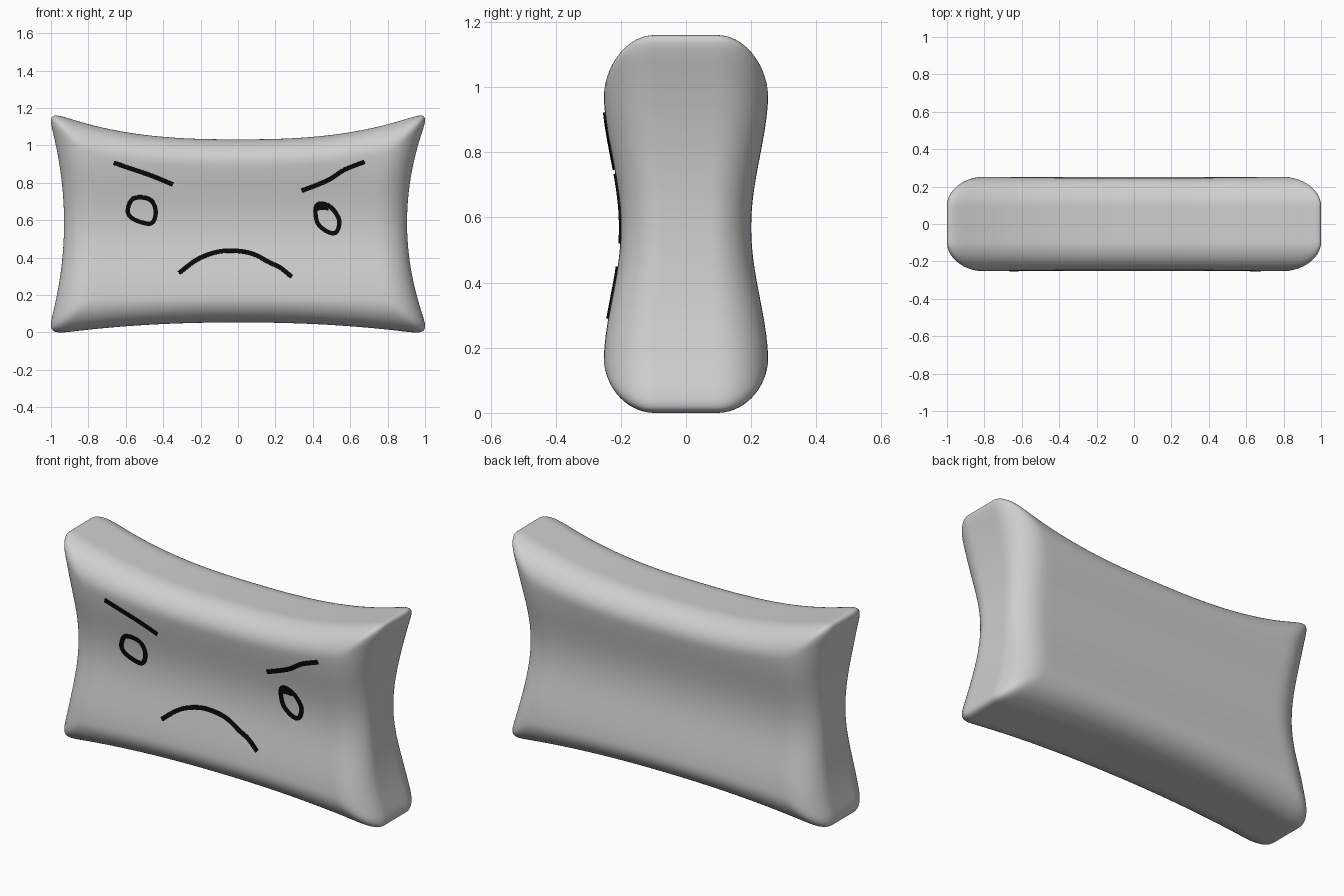
import bpy, bmesh, math
from mathutils import Vector

if "Cube" in bpy.data.objects:
    bpy.data.objects.remove(bpy.data.objects["Cube"])


def material(name, rgb):
    m = bpy.data.materials.new(name)
    m.diffuse_color = (*rgb, 1)
    m.use_nodes = True
    m.node_tree.nodes["Principled BSDF"].inputs["Base Color"].default_value = m.diffuse_color
    return m


GREY = material("soft grey", (0.62, 0.62, 0.62))
BLACK = material("ink black", (0.003, 0.003, 0.003))


def half_depth(z):
    """Half thickness of the cushion: waisted at mid height."""
    s = min(abs(z - 0.57) / 0.43, 1)
    return 0.2 + 0.053 * (0.5 - 0.5 * math.cos(math.pi * s))


def finish(bm, name, mat):
    me = bpy.data.meshes.new(name)
    bm.to_mesh(me)
    bm.free()
    me.materials.append(mat)
    ob = bpy.data.objects.new(name, me)
    bpy.context.collection.objects.link(ob)
    return ob


# Cushion body: rounded box, then pinched along every side
RAD = (0.18, 0.62, 0.29)      # edge radii as a fraction of each half size
P = 5                         # keeps the four front corners pointed


def rounded(co):
    q = [math.sin(c * math.pi / 2) for c in co]
    inner = [max(-(1 - r), min(1 - r, c)) for c, r in zip(q, RAD)]
    d = [(c - i) / r for c, i, r in zip(q, inner, RAD)]
    xz = (abs(d[0]) ** P + abs(d[2]) ** P) ** (1 / P)
    n = math.hypot(xz, d[1])
    return [i + r * k / n for i, r, k in zip(inner, RAD, d)]


bm = bmesh.new()
bmesh.ops.create_cube(bm, size=2)
bmesh.ops.subdivide_edges(bm, edges=bm.edges[:], cuts=55, use_grid_fill=True)
for v in bm.verts:
    x, y, z = rounded(v.co)
    top = 1.02 + 0.15 * abs(x) ** 2.6
    bottom = 0.065 * (1 - abs(x) ** 2.2)
    pinch = 0.12 if x > 0 else 0.09
    v.co = (x * (1 - pinch * (1 - z * z)), y,
            (top + bottom) / 2 + z * (top - bottom) / 2)
x0, x1 = min(v.co.x for v in bm.verts), max(v.co.x for v in bm.verts)
z0, z1 = min(v.co.z for v in bm.verts), max(v.co.z for v in bm.verts)
for v in bm.verts:
    v.co.x /= x1 if v.co.x > 0 else -x0
    v.co.z = (v.co.z - z0) * 1.16 / (z1 - z0)
    v.co.y *= half_depth(v.co.z)
for f in bm.faces:
    f.smooth = True
finish(bm, "cushion_body", GREY)


# Face strokes: thin ribbons lying on the front surface
def smooth_path(pts, closed, steps=6):
    pts = [Vector(p) for p in pts]
    n = len(pts)

    def at(i):
        return pts[i % n] if closed else pts[max(0, min(n - 1, i))]

    out = []
    for i in range(n if closed else n - 1):
        a, b, c, d = at(i - 1), at(i), at(i + 1), at(i + 2)
        for k in range(steps):
            t = k / steps
            out.append(0.5 * (2 * b + (c - a) * t + (2 * a - 5 * b + 4 * c - d) * t * t
                              + (3 * b - a - 3 * c + d) * t ** 3))
    return out if closed else out + [pts[-1]]


def stroke(name, pts, closed=False, width=0.023):
    path = smooth_path(pts, closed)
    n = len(path)
    bm = bmesh.new()
    rows = []
    for i, p in enumerate(path):
        if closed:
            t = path[(i + 1) % n] - path[i - 1]
        else:
            t = path[min(i + 1, n - 1)] - path[max(i - 1, 0)]
        side = Vector((-t.y, t.x)).normalized() * width / 2
        row = []
        for q in (p + side, p - side):
            row.append(bm.verts.new((q.x, -half_depth(q.y) - 0.003, q.y)))
        rows.append(row)
    for i in range(n if closed else n - 1):
        a, b = rows[i], rows[(i + 1) % n]
        bm.faces.new((a[0], a[1], b[1], b[0]))
    bmesh.ops.recalc_face_normals(bm, faces=bm.faces[:])
    ob = finish(bm, name, BLACK)
    mod = ob.modifiers.new("thickness", 'SOLIDIFY')
    mod.thickness = 0.006
    mod.offset = 0


stroke("left_brow", [(-.665, .907), (-.55, .868), (-.45, .833), (-.348, .79)])
stroke("right_brow", [(.34, .757), (.48, .813), (.57, .87), (.677, .912)])
stroke("left_eye", [(-.567, .71), (-.513, .722), (-.462, .703), (-.44, .65), (-.452, .594),
                    (-.487, .582), (-.56, .607), (-.59, .647)], True)
stroke("right_eye", [(.422, .68), (.455, .688), (.503, .663), (.541, .6), (.528, .54),
                     (.487, .535), (.43, .578), (.414, .64)], True)
stroke("right_eye_lid", [(.425, .668), (.455, .67), (.485, .668)], width=0.03)
stroke("mouth", [(-.315, .318), (-.22, .39), (-.123, .428), (-.032, .438), (.075, .422),
                 (.17, .374), (.225, .348), (.287, .298)])
